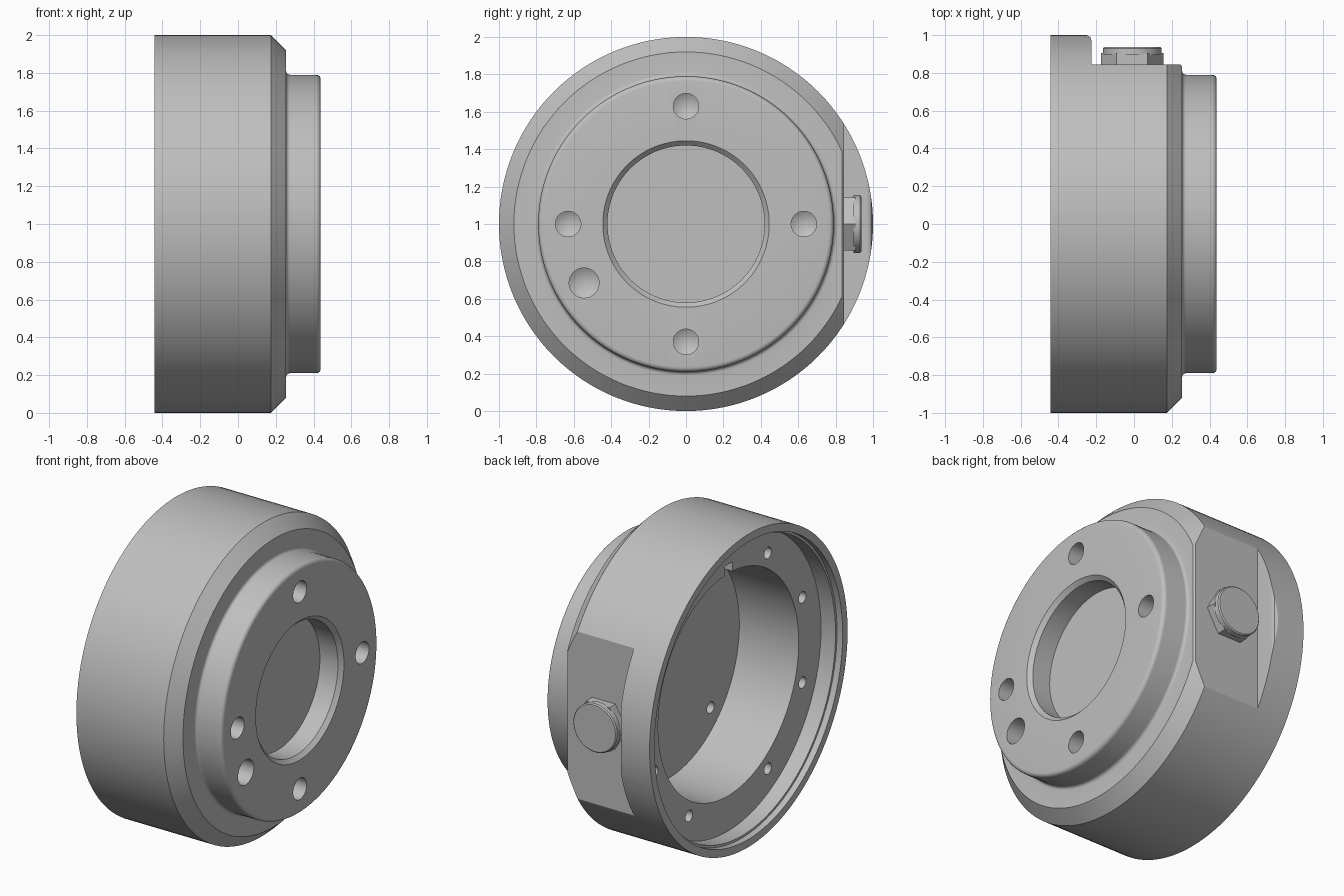
import bpy, bmesh
from math import pi, sin, cos, radians
from mathutils import Matrix, Vector

if "Cube" in bpy.data.objects:
    bpy.data.objects.remove(bpy.data.objects["Cube"])

GREY = 0.52
metal = bpy.data.materials.new("machined grey")
metal.use_nodes = True
metal.diffuse_color = (GREY, GREY, GREY, 1)
metal.node_tree.nodes["Principled BSDF"].inputs["Base Color"].default_value = (GREY, GREY, GREY, 1)


def revolve(bm, profile, centre=(0, 0, 1), steps=128, axis="X"):
    """Spin an (along, radius) profile, which starts and ends on the axis, into a solid."""
    part = bmesh.new()
    verts = [part.verts.new((a, 0, r)) for a, r in profile]
    edges = [part.edges.new(pair) for pair in zip(verts, verts[1:])]
    bmesh.ops.spin(part, geom=verts + edges, cent=(0, 0, 0), axis=(1, 0, 0),
                   angle=2 * pi, steps=steps, use_merge=True)
    bmesh.ops.remove_doubles(part, verts=part.verts, dist=0.0002)
    if axis == "Y":
        part.transform(Matrix.Rotation(pi / 2, 4, "Z"))
    part.transform(Matrix.Translation(centre))
    bmesh.ops.recalc_face_normals(part, faces=part.faces)
    temp = bpy.data.meshes.new("temp")
    part.to_mesh(temp)
    part.free()
    bm.from_mesh(temp)
    bpy.data.meshes.remove(temp)


def prism(bm, outline, z0, z1):
    """Extrude an (x, y) outline upward."""
    face = bm.faces.new([bm.verts.new((x, y, z0)) for x, y in outline])
    top = bmesh.ops.extrude_face_region(bm, geom=[face])["geom"]
    bmesh.ops.translate(bm, vec=(0, 0, z1 - z0),
                        verts=[v for v in top if isinstance(v, bmesh.types.BMVert)])
    bmesh.ops.recalc_face_normals(bm, faces=bm.faces)


def make(name, bm):
    mesh = bpy.data.meshes.new(name)
    bm.to_mesh(mesh)
    bm.free()
    mesh.materials.append(metal)
    ob = bpy.data.objects.new(name, mesh)
    bpy.context.collection.objects.link(ob)
    return ob


def activate(ob):
    bpy.ops.object.select_all(action="DESELECT")
    ob.select_set(True)
    bpy.context.view_layer.objects.active = ob


def cut(ob, bm):
    cutter = make("cutter", bm)
    cutter.hide_render = True
    mod = ob.modifiers.new("cut", "BOOLEAN")
    mod.operation = "DIFFERENCE"
    mod.solver = "EXACT"
    mod.object = cutter
    activate(ob)
    bpy.ops.object.modifier_apply(modifier=mod.name)
    bpy.data.objects.remove(cutter)


def arc(a, r, size, start, end, n=5):
    """Rounded profile corner."""
    return [(a + size * cos(radians(start + (end - start) * i / n)),
             r + size * sin(radians(start + (end - start) * i / n))) for i in range(n + 1)]


# Housing: front recess, rounded hub, chamfered drum, stepped rear cavity
FRONT, BACK, SHOULDER, LEDGE, FLOOR = 0.4375, -0.4425, 0.255, -0.30, 0.12
bm = bmesh.new()
revolve(bm, [(0.285, 0), (0.285, 0.42), (FRONT - 0.025, 0.42), (FRONT, 0.445)]
        + arc(FRONT - 0.025, 0.765, 0.025, 0, 90)
        + arc(SHOULDER + 0.02, 0.81, 0.02, 270, 180)
        + [(SHOULDER, 0.92), (0.175, 1), (BACK, 1), (BACK, 0.95), (BACK + 0.04, 0.95),
           (BACK + 0.04, 0.935), (LEDGE, 0.935), (LEDGE, 0.71), (FLOOR, 0.71), (FLOOR, 0)])
housing = make("housing", bm)

# Side flat with a softened step, and the small notch in the rear ledge
bm = bmesh.new()
prism(bm, [(-0.225, 0.845), (0.245, 0.845), (0.257, 0.832), (0.3, 0.832), (0.3, 1.1),
           (-0.25, 1.1), (-0.25, 1.0), (-0.232, 0.99), (-0.225, 0.97)], 0.2, 1.8)
cut(housing, bm)
bm = bmesh.new()
prism(bm, [(-0.35, -0.04), (-0.22, -0.04), (-0.22, 0.04), (-0.35, 0.04)], 1.66, 1.77)
cut(housing, bm)

# Drilled holes with conical tips: hub face, rear ledge, cavity floor
bm = bmesh.new()


def drill(x, y, z, radius, depth, direction):
    revolve(bm, [(x - direction * 0.02, 0), (x - direction * 0.02, radius),
                 (x + direction * depth, radius),
                 (x + direction * (depth + 0.6 * radius), 0)], (0, y, 1 + z), 32)


for i in range(4):
    drill(FRONT, 0.63 * cos(i * pi / 2), 0.63 * sin(i * pi / 2), 0.068, 0.15, -1)
drill(FRONT, -0.545, -0.315, 0.08, 0.15, -1)
for angle in (20, 60, 120, 160, 200, 240, 300, 340):
    drill(LEDGE, 0.795 * cos(radians(angle)), 0.795 * sin(radians(angle)), 0.036, 0.15, 1)
drill(FLOOR, -0.42, -0.42, 0.036, 0.08, 1)
cut(housing, bm)

# Plug on the side flat: hexagon and round cap
bm = bmesh.new()
revolve(bm, [(0.83, 0), (0.83, 0.165), (0.905, 0.165), (0.905, 0)], (-0.01, 0, 1), 6, "Y")
bm.transform(Matrix.Translation((-0.01, 0, 1)) @ Matrix.Rotation(pi / 2, 4, "Y")
             @ Matrix.Translation((0.01, 0, -1)))
plug_hexagon = make("plug_hexagon", bm)
bm = bmesh.new()
revolve(bm, [(0.895, 0), (0.895, 0.155), (0.93, 0.155), (0.937, 0.148), (0.937, 0)],
        (-0.01, 0, 1), 48, "Y")
plug_cap = make("plug_cap", bm)

for ob in (housing, plug_hexagon, plug_cap):
    activate(ob)
    bpy.ops.object.shade_smooth_by_angle(angle=radians(25))
